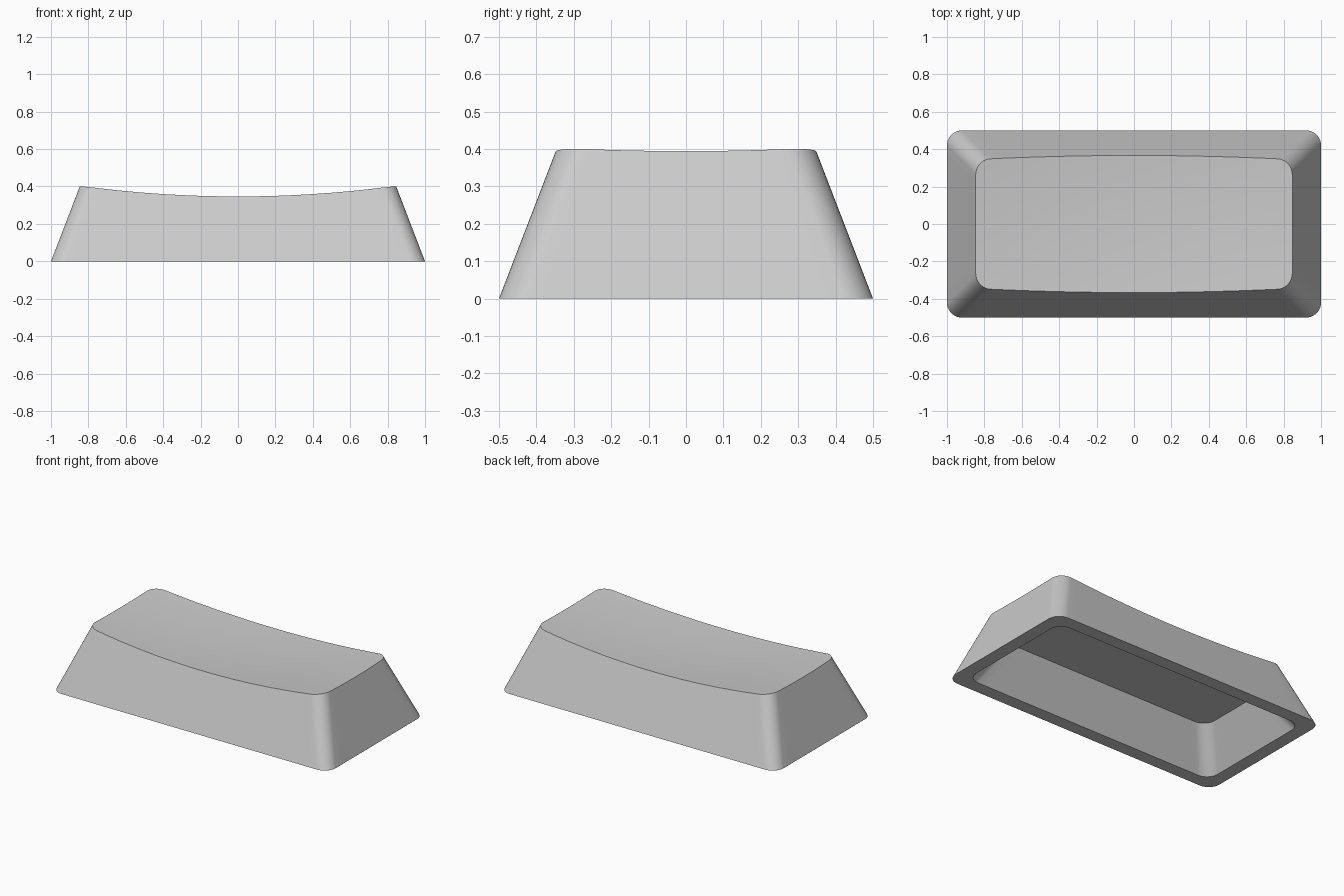
import bpy
import bmesh
import math

cube = bpy.data.objects.get("Cube")
if cube:
    bpy.data.objects.remove(cube)

HEIGHT = 0.4
TAPER = 0.385         # outer wall inset per unit of height
DISH_RADIUS = 6.2     # spherical scoop in the top
DISH_LOW = 0.336
CORNER = 0.08
WALL = 0.085          # width of the bottom lip
CEILING = 0.24
CEILING_INSET = 0.232


def dish(x, y):
    return DISH_LOW + DISH_RADIUS - math.sqrt(DISH_RADIUS ** 2 - x * x - y * y)


def outline(inset, arc=10, long_cuts=28, short_cuts=12):
    """Rounded rectangle, counter-clockwise, with evenly divided straight sides."""
    cx, cy = 1 - inset - CORNER, 0.5 - inset - CORNER
    points = []
    for i, (sx, sy) in enumerate([(1, 1), (-1, 1), (-1, -1), (1, -1)]):
        for j in range(arc + 1):
            a = math.pi / 2 * (i + j / arc)
            points.append((sx * cx + CORNER * math.cos(a), sy * cy + CORNER * math.sin(a)))
        x, y = points[-1]
        cuts = long_cuts if i % 2 == 0 else short_cuts
        for j in range(1, cuts):
            t = 1 - 2 * j / cuts
            points.append((x * t, y) if i % 2 == 0 else (x, y * t))
    return points


def rim_outline():
    """Where the tapered walls meet the scooped top."""
    heights = [HEIGHT] * len(outline(0))
    for _ in range(8):
        points = [outline(TAPER * z)[i] for i, z in enumerate(heights)]
        heights = [dish(x, y) for x, y in points]
    return [(x, y, z) for (x, y), z in zip(points, heights)]


bm = bmesh.new()


def ring(points):
    return [bm.verts.new(p) for p in points]


def bridge(a, b):
    for i in range(len(a)):
        j = (i + 1) % len(a)
        bm.faces.new((a[i], a[j], b[j], b[i]))


def flat(points, z):
    return [(x, y, z) for x, y in points]


# Hollow underside, bottom lip and outer walls
ceiling = ring(flat(outline(CEILING_INSET), CEILING))
opening = ring(flat(outline(WALL), 0))
foot = ring(flat(outline(0), 0))
rim_points = rim_outline()
rim = ring(rim_points)
bm.faces.new(ceiling)
bridge(ceiling, opening)
bridge(opening, foot)
bridge(foot, rim)

# Scooped top, as rings shrinking to the middle
RINGS = 12
previous = rim
for k in range(RINGS - 1, 0, -1):
    s = k / RINGS
    current = ring([(x * s, y * s, dish(x * s, y * s)) for x, y, z in rim_points])
    bridge(previous, current)
    previous = current
middle = bm.verts.new((0, 0, DISH_LOW))
for i in range(len(previous)):
    bm.faces.new((previous[i], previous[(i + 1) % len(previous)], middle))

bmesh.ops.recalc_face_normals(bm, faces=bm.faces)
mesh = bpy.data.meshes.new("key_cap")
bm.to_mesh(mesh)
bm.free()

# Grey plastic
grey = bpy.data.materials.new("grey_plastic")
grey.use_nodes = True
colour = (0.6, 0.6, 0.6, 1)
grey.diffuse_color = colour
grey.node_tree.nodes["Principled BSDF"].inputs["Base Color"].default_value = colour
mesh.materials.append(grey)

cap = bpy.data.objects.new("key_cap", mesh)
bpy.context.collection.objects.link(cap)
bpy.context.view_layer.objects.active = cap
cap.select_set(True)
bpy.ops.object.shade_smooth_by_angle(angle=math.radians(30))
